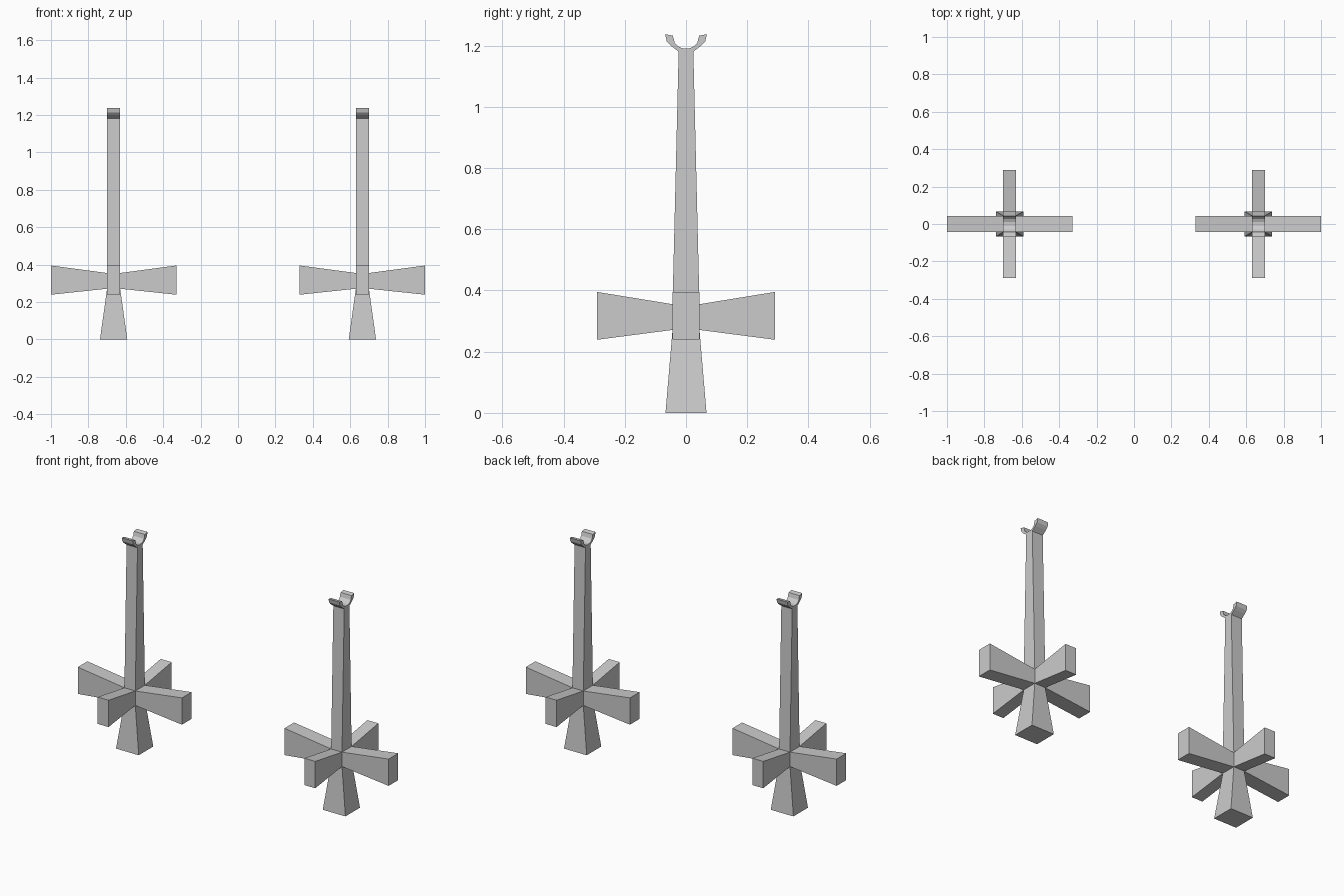
import bpy, bmesh
from mathutils import Vector, Matrix

if "Cube" in bpy.data.objects:
    bpy.data.objects.remove(bpy.data.objects["Cube"])

CX = 0.665               # distance of each stand from the centre
HX, HY = 0.035, 0.044    # hub half sizes
Z0, Z1 = 0.271, 0.355    # hub bottom and top


def finish(name, bm):
    bmesh.ops.recalc_face_normals(bm, faces=bm.faces[:])
    me = bpy.data.meshes.new(name)
    bm.to_mesh(me)
    bm.free()
    ob = bpy.data.objects.new(name, me)
    bpy.context.collection.objects.link(ob)
    # second stand mirrored across x = 0
    ob.modifiers.new("pair", 'MIRROR').use_axis[0] = True
    return ob


def extrude_to(bm, direction, centre, half):
    """Extrude the hub face facing 'direction' to a rectangle with the given centre and half sizes."""
    bm.normal_update()
    d = Vector(direction)
    hub_mid = Vector((CX, 0, (Z0 + Z1) / 2))
    face = max(bm.faces, key=lambda f: f.normal.dot(d) -
               (f.calc_center_median() - hub_mid).cross(d).length)
    old = face.calc_center_median()
    new = bmesh.ops.extrude_discrete_faces(bm, faces=[face])['faces'][0]
    for v in new.verts:
        off = v.co - old
        v.co = Vector(centre) + Vector([(1 if o > 0 else -1) * h if h else 0
                                        for o, h in zip(off, half)])


# Stand: hub with four flared arms, a flared foot and a tapering post
bm = bmesh.new()
bmesh.ops.create_cube(bm, size=1, matrix=Matrix.Translation((CX, 0, (Z0 + Z1) / 2))
                      @ Matrix.Diagonal((2 * HX, 2 * HY, Z1 - Z0, 1)))
ZA, HA = 0.317, 0.078
for s in (-1, 1):
    extrude_to(bm, (s, 0, 0), (CX + s * 0.335, 0, ZA), (0, HY, HA))
    extrude_to(bm, (0, s, 0), (CX, s * 0.29, ZA), (HX, 0, HA))
extrude_to(bm, (0, 0, -1), (CX, 0, 0), (0.073, 0.067, 0))
extrude_to(bm, (0, 0, 1), (CX, 0, 1.18), (HX, 0.024, 0))
finish("stand", bm)

# Fork cradle: half profile (y, z) from inner bottom round to the neck
half = [(0.012, 1.191), (0.026, 1.197), (0.037, 1.209), (0.043, 1.232),
        (0.068, 1.237), (0.063, 1.214), (0.049, 1.199), (0.024, 1.18)]
profile = half + [(-y, z) for y, z in reversed(half)]
bm = bmesh.new()
face = bm.faces.new([bm.verts.new((CX - HX, y, z)) for y, z in profile])
ext = bmesh.ops.extrude_face_region(bm, geom=[face])
for g in ext['geom']:
    if isinstance(g, bmesh.types.BMVert):
        g.co.x += 2 * HX
finish("fork_cradle", bm)
